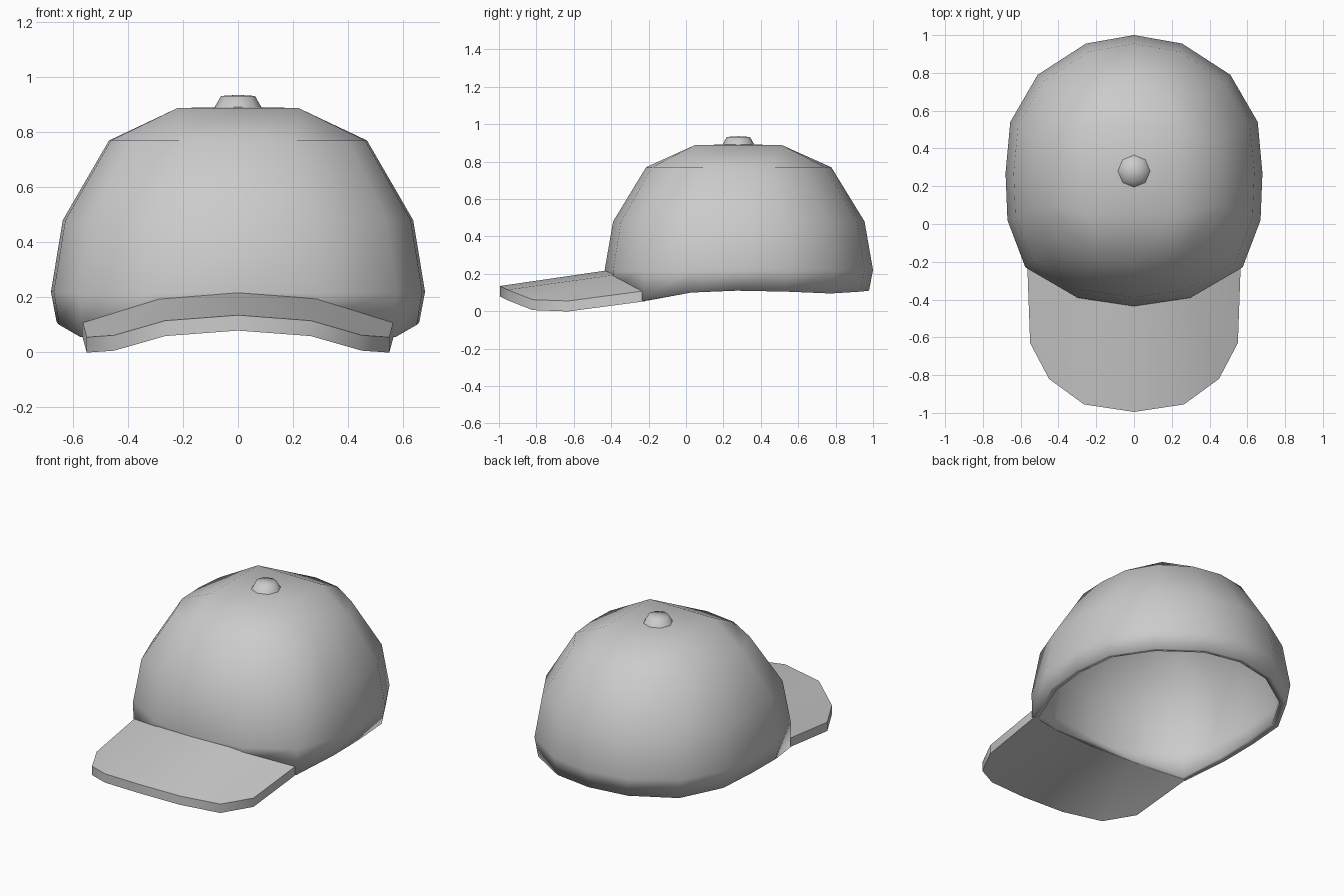
import bpy, bmesh

if "Cube" in bpy.data.objects:
    bpy.data.objects.remove(bpy.data.objects["Cube"])


def make_object(name, verts, faces, angle):
    mesh = bpy.data.meshes.new(name)
    mesh.from_pydata(verts, [], faces)
    bm = bmesh.new()
    bm.from_mesh(mesh)
    bmesh.ops.recalc_face_normals(bm, faces=bm.faces)
    bm.to_mesh(mesh)
    bm.free()
    ob = bpy.data.objects.new(name, mesh)
    bpy.context.collection.objects.link(ob)
    bpy.ops.object.select_all(action='DESELECT')
    ob.select_set(True)
    bpy.context.view_layer.objects.active = ob
    bpy.ops.object.shade_smooth_by_angle(angle=angle)
    return ob


CY = 0.28   # crown centre in y

# Crown: 16-sided rings, half outline from front to back, then mirrored
half = [(0, -.435), (.30, -.39), (.575, -.23), (.67, .02), (.68, .27),
        (.655, .54), (.51, .79), (.255, .955), (0, 1.0)]
outline = half + [(-x, y) for x, y in half[-2:0:-1]]
rim_half = [.165, .14, .055, .10, .11, .105, .095, .105, .11]
rim_z = rim_half + rim_half[-2:0:-1]
side_half = [.22, .215, .215, .22, .22, .22, .22, .22, .22]
side_z = side_half + side_half[-2:0:-1]


def ring(scale, zs):
    return [(x * scale, CY + (y - CY) * scale, z) for (x, y), z in zip(outline, zs)]


verts = ring(.97, rim_z)
# keep the brim corners of the rim at full width
for k in (1, 2, 14, 15):
    verts[k] = (outline[k][0] * .995, outline[k][1], rim_z[k])
verts += ring(1, side_z) + ring(.937, [.48] * 16) + ring(.69, [.77] * 16)
faces = [(r * 16 + k, r * 16 + (k + 1) % 16, r * 16 + 16 + (k + 1) % 16, r * 16 + 16 + k)
         for r in range(3) for k in range(16)]
# Square-patch top of the crown
b, i, c = 48, 64, 72
s = .22
for x, y in [(0, -1), (1, -1), (1, 0), (1, 1), (0, 1), (-1, 1), (-1, 0), (-1, -1)]:
    verts.append((x * s, CY + y * s * 1.06, .888))
verts.append((0, CY, .893))
for q in range(4):
    e = [b + (4 * q + n) % 16 for n in range(5)]
    m = [i + (2 * q + n) % 8 for n in range(3)]
    faces += [(e[0], e[1], m[1], m[0]), (e[1], e[2], e[3], m[1]),
              (e[3], e[4], m[2], m[1]), (m[0], m[1], m[2], c)]
crown = make_object("crown", verts, faces, 1.05)
mod = crown.modifiers.new("thickness", 'SOLIDIFY')
mod.thickness = .04
mod.offset = -1

# Brim: curved slab between the crown front and the rounded outer edge
top = [(0, -.41, .22), (.29, -.365, .197), (.565, -.215, .11),
       (0, -.995, .135), (.265, -.955, .115), (.45, -.82, .062), (.55, -.63, .055)]
n = len(top)
bverts = top + [(x, y, z - .056) for x, y, z in top]
tops = [(0, 1, 4, 3), (1, 5, 4), (1, 2, 6, 5)]
bfaces = tops + [tuple(v + n for v in reversed(f)) for f in tops]
loop = [0, 1, 2, 6, 5, 4, 3]
bfaces += [(p, q, q + n, p + n) for p, q in zip(loop, loop[1:])]
brim = make_object("brim", bverts, bfaces, .9)
mir = brim.modifiers.new("mirror", 'MIRROR')
mir.use_clip = True

# Button on top
bpy.ops.mesh.primitive_cone_add(vertices=8, radius1=.09, radius2=.062, depth=.05,
                                location=(0, CY, .907))
button = bpy.context.object
button.name = "button"
bm = bmesh.new()
bm.from_mesh(button.data)
cap = [f for f in bm.faces if f.normal.z > .9]
bmesh.ops.poke(bm, faces=cap, offset=.004)
bm.to_mesh(button.data)
bm.free()
bpy.ops.object.shade_smooth_by_angle(angle=1.2)
